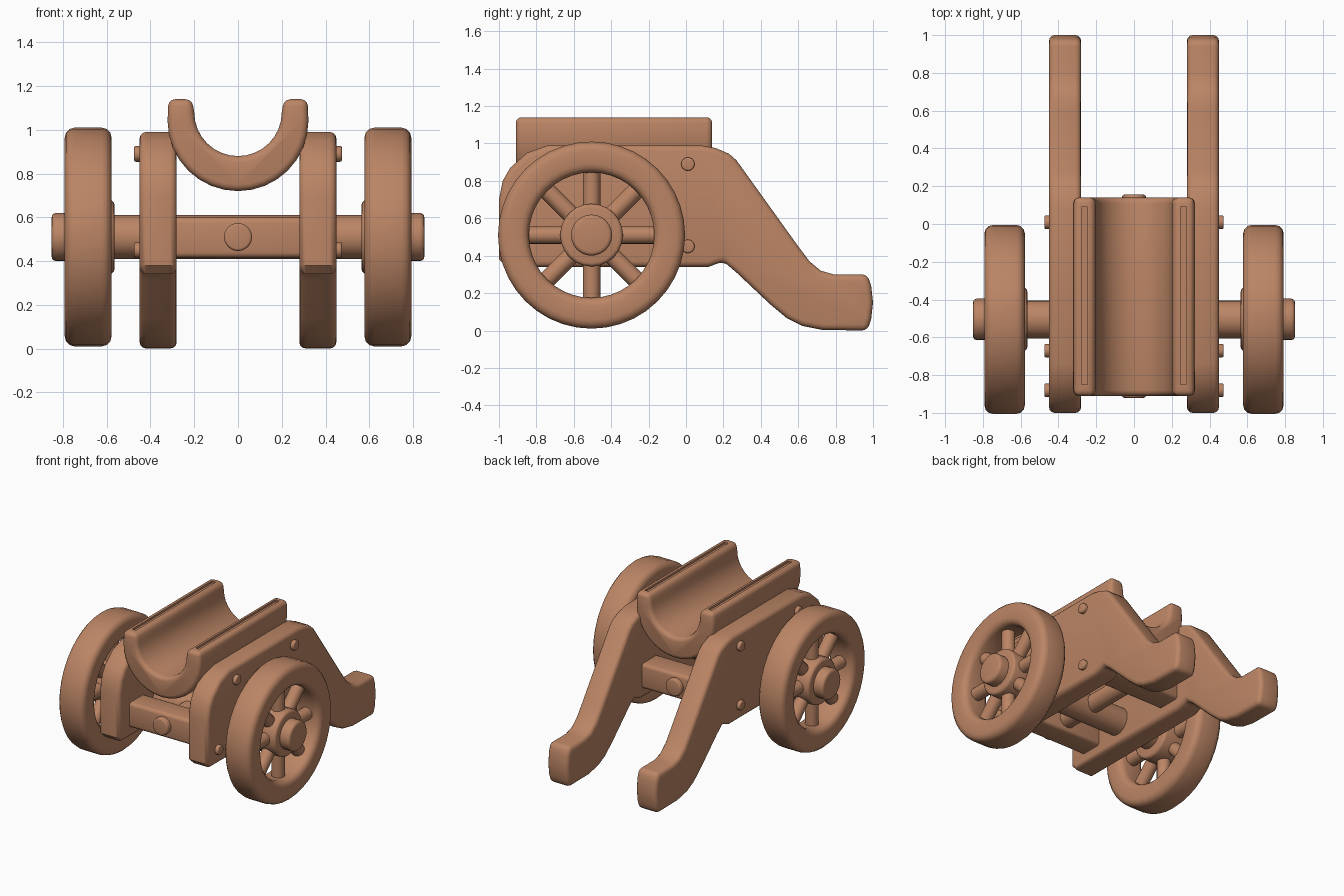
import bpy, bmesh
from math import sin, cos, pi, radians
from mathutils import Matrix, Vector

if "Cube" in bpy.data.objects:
    bpy.data.objects.remove(bpy.data.objects["Cube"])

wood = bpy.data.materials.new("warm brown wood")
wood.use_nodes = True
wood.diffuse_color = (0.50, 0.235, 0.13, 1)
bsdf = next(n for n in wood.node_tree.nodes if n.type == 'BSDF_PRINCIPLED')
bsdf.inputs["Base Color"].default_value = wood.diffuse_color
bsdf.inputs["Roughness"].default_value = 0.7


def finish(name, bm, bevel=0.0, limit=50):
    """Round the hard edges, then turn the bmesh into a shaded object."""
    bmesh.ops.recalc_face_normals(bm, faces=bm.faces)
    if bevel:
        hard = [e for e in bm.edges if e.calc_face_angle(0) > radians(limit)]
        bmesh.ops.bevel(bm, geom=hard, offset=bevel, offset_type='OFFSET',
                        segments=3, profile=0.5, affect='EDGES', clamp_overlap=True)
    mesh = bpy.data.meshes.new(name)
    bm.to_mesh(mesh)
    bm.free()
    mesh.materials.append(wood)
    ob = bpy.data.objects.new(name, mesh)
    bpy.context.collection.objects.link(ob)
    smooth(ob)
    return ob


def smooth(ob):
    bpy.ops.object.select_all(action='DESELECT')
    ob.select_set(True)
    bpy.context.view_layer.objects.active = ob
    bpy.ops.object.shade_smooth_by_angle(angle=radians(40))


def extrude(name, points, vector, bevel):
    bm = bmesh.new()
    face = bm.faces.new([bm.verts.new(p) for p in points])
    out = bmesh.ops.extrude_face_region(bm, geom=[face])
    bmesh.ops.translate(bm, vec=vector,
                        verts=[v for v in out["geom"] if isinstance(v, bmesh.types.BMVert)])
    return finish(name, bm, bevel)


def rod(name, start, end, radius, bevel=0.0, sides=24):
    a, b = Vector(start), Vector(end)
    turn = (b - a).to_track_quat('Z', 'Y').to_matrix().to_4x4()
    bm = bmesh.new()
    bmesh.ops.create_cone(bm, cap_ends=True, segments=sides, radius1=radius, radius2=radius,
                          depth=(b - a).length, matrix=Matrix.Translation((a + b) / 2) @ turn)
    return finish(name, bm, bevel)


def box(name, low, high, bevel=0.0):
    a, b = Vector(low), Vector(high)
    bm = bmesh.new()
    bmesh.ops.create_cube(bm, size=1, matrix=Matrix.Translation((a + b) / 2)
                          @ Matrix.Diagonal((*(b - a), 1)))
    return finish(name, bm, bevel)


def ring(name, centre, r_in, r_out, x_in, x_out, bevel, sides=40):
    """Rim with a rectangular section, turned about the x axis."""
    bm = bmesh.new()
    section = [(r_in, x_in), (r_out, x_in), (r_out, x_out), (r_in, x_out)]
    loops = [[bm.verts.new((x, centre[0] + r * cos(2 * pi * i / sides),
                            centre[1] + r * sin(2 * pi * i / sides)))
              for r, x in section] for i in range(sides)]
    for i in range(sides):
        a, b = loops[i], loops[(i + 1) % sides]
        for j in range(4):
            k = (j + 1) % 4
            bm.faces.new((a[j], a[k], b[k], b[j]))
    return finish(name, bm, bevel)


# Carriage cheek outline (y, z)
cheek = [(-0.96, 0.34), (0.12, 0.34), (0.2, 0.37), (0.27, 0.31), (0.45, 0.14), (0.54, 0.065),
         (0.62, 0.025), (0.73, 0.003), (0.97, 0), (0.99, 0.06), (1, 0.15), (0.99, 0.24),
         (0.97, 0.3), (0.79, 0.3), (0.72, 0.32), (0.66, 0.37), (0.6, 0.45), (0.27, 0.91),
         (0.23, 0.945), (0.16, 0.975), (0.08, 0.99), (-0.74, 0.99), (-0.85, 0.95),
         (-0.94, 0.87), (-0.98, 0.8), (-1, 0.7), (-1, 0.38)]
hub_y, hub_z = -0.505, 0.51

for side, s in (("left", 1), ("right", -1)):
    extrude(side + "_cheek", [(s * 0.28, y, z) for y, z in cheek], (s * 0.17, 0, 0), 0.03)

    # Bolt heads on the cheek
    for i, (y, z) in enumerate([(0.01, 0.89), (0.01, 0.45), (-0.67, 0.89), (-0.88, 0.45)]):
        rod(f"{side}_bolt_{i + 1}", (s * 0.4, y, z), (s * 0.475, y, z), 0.036, 0.008, 16)

    # Wheel: rim, hub, end cap and spokes
    ring(side + "_wheel_rim", (hub_y, hub_z), 0.335, 0.5, s * 0.578, s * 0.792, 0.045)
    rod(side + "_wheel_hub", (s * 0.565, hub_y, hub_z), (s * 0.775, hub_y, hub_z), 0.168, 0.02)
    rod(side + "_hub_cap", (s * 0.7, hub_y, hub_z), (s * 0.852, hub_y, hub_z), 0.11, 0.02)
    for i in range(8):
        c, d = cos(i * pi / 4), sin(i * pi / 4)
        rod(f"{side}_spoke_{i + 1}", (s * 0.685, hub_y + 0.1 * c, hub_z + 0.1 * d),
            (s * 0.685, hub_y + 0.38 * c, hub_z + 0.38 * d), 0.047, 0, 16)

# Axle, cross beams and the long bolt through them
rod("axle", (-0.6, hub_y, hub_z), (0.6, hub_y, hub_z), 0.1)
box("front_cross_beam", (-0.32, -0.88, 0.415), (0.32, -0.7, 0.6), 0.025)
box("rear_cross_beam", (-0.32, -0.07, 0.415), (0.32, 0.12, 0.6), 0.025)
rod("long_bolt", (0, -0.92, hub_z), (0, 0.155, hub_z), 0.064, 0.012)

# Barrel cradle: half pipe with raised lips
steps = 16
outer = [(-0.322 * cos(pi * i / steps), 1.04 - 0.32 * sin(pi * i / steps)) for i in range(steps + 1)]
inner = [(0.2 * cos(pi * i / steps), 1.08 - 0.2 * sin(pi * i / steps)) for i in range(steps + 1)]
outline = [(-0.318, 1.14)] + outer + [(0.318, 1.14), (0.21, 1.14)] + inner + [(-0.21, 1.14)]
cradle = extrude("barrel_cradle", [(x, -0.91, z) for x, z in outline], (0, 1.05, 0), 0.03)

# Long grooves cut along the lips
for s in (1, -1):
    cutter = box("groove_cutter", (s * 0.262 - 0.016, -0.85, 1.125), (s * 0.262 + 0.016, 0.09, 1.2))
    cutter.hide_render = True
    cut = cradle.modifiers.new("groove", 'BOOLEAN')
    cut.operation, cut.solver, cut.object = 'DIFFERENCE', 'EXACT', cutter
    bpy.context.view_layer.objects.active = cradle
    bpy.ops.object.modifier_apply(modifier=cut.name)
    bpy.data.objects.remove(cutter)
smooth(cradle)
